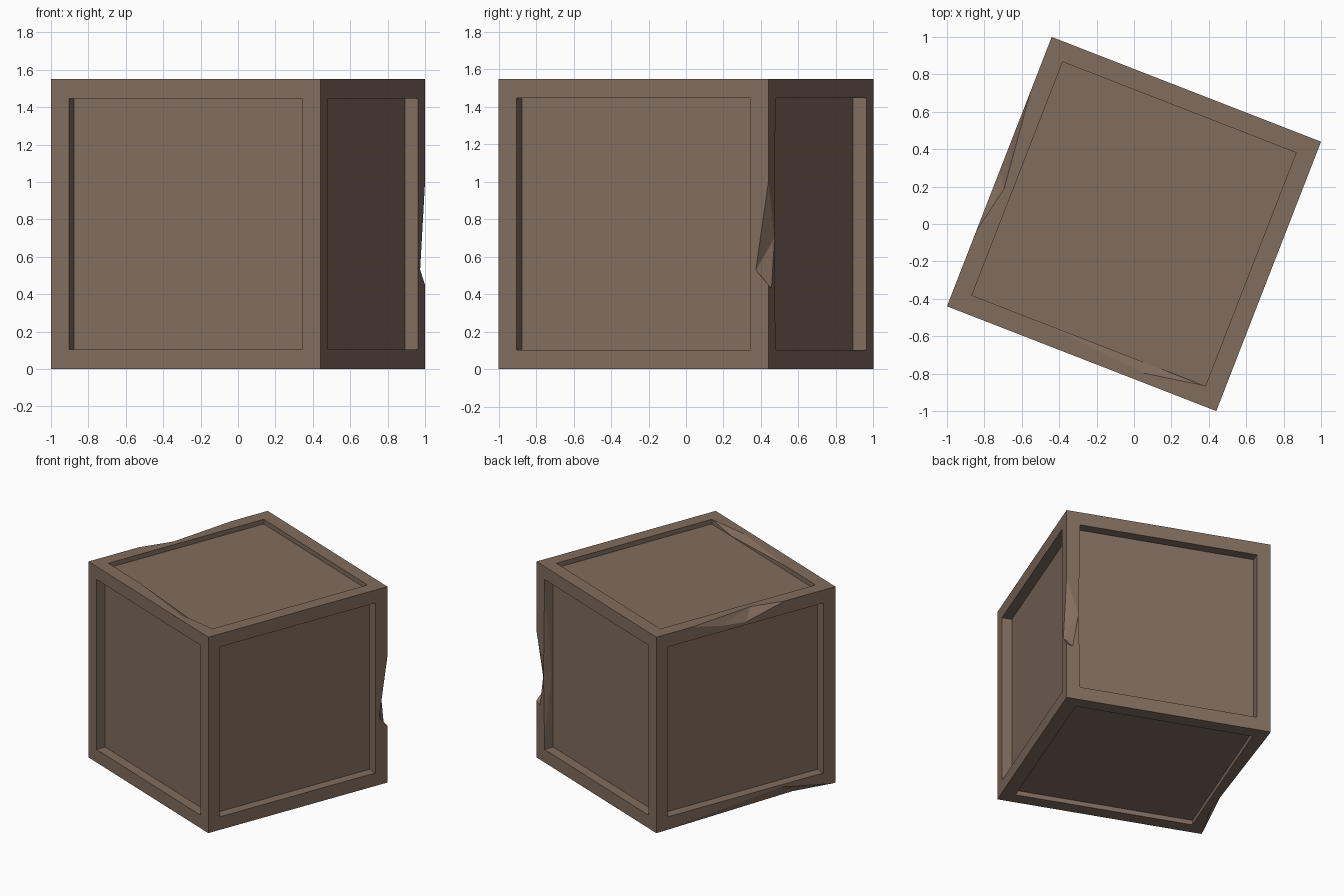
import bpy, bmesh, math
from mathutils import Matrix, Vector

if "Cube" in bpy.data.objects:
    bpy.data.objects.remove(bpy.data.objects["Cube"])

H = 0.7725          # half side
TOP = 1.55          # height
FRAME = 0.103       # frame width
SIDE_DEPTH = 0.075  # panel recess on the four sides
CAP_DEPTH = 0.037   # panel recess on top and bottom

wood = bpy.data.materials.new("brown_wood")
wood.diffuse_color = (0.222, 0.153, 0.112, 1)
wood.use_nodes = True
wood.node_tree.nodes["Principled BSDF"].inputs["Base Color"].default_value = wood.diffuse_color


def add_object(name, bm):
    bmesh.ops.recalc_face_normals(bm, faces=bm.faces[:])
    mesh = bpy.data.meshes.new(name)
    bm.to_mesh(mesh)
    bm.free()
    mesh.materials.append(wood)
    obj = bpy.data.objects.new(name, mesh)
    bpy.context.collection.objects.link(obj)
    return obj


# Crate: a cube with a recessed panel on every side
bm = bmesh.new()
bmesh.ops.create_cube(bm, size=1)
for v in bm.verts:
    v.co = (v.co.x * 2 * H, v.co.y * 2 * H, (v.co.z + 0.5) * TOP)
panels = bm.faces[:]
bmesh.ops.inset_individual(bm, faces=panels, thickness=FRAME, use_even_offset=True)
for face in panels:
    normal = face.normal.copy()
    depth = CAP_DEPTH if abs(normal.z) > 0.5 else SIDE_DEPTH
    out = bmesh.ops.extrude_discrete_faces(bm, faces=[face])["faces"][0]
    bmesh.ops.translate(bm, verts=out.verts[:], vec=-normal * depth)
crate = add_object("crate", bm)


def chip(name, points):
    """Cut the convex hull of the points out of the crate."""
    cb = bmesh.new()
    for p in points:
        cb.verts.new(Vector(p))
    bmesh.ops.convex_hull(cb, input=cb.verts[:])
    loose = [v for v in cb.verts if not v.link_faces]
    bmesh.ops.delete(cb, geom=loose, context='VERTS')
    cutter = add_object(name, cb)
    mod = crate.modifiers.new(name, 'BOOLEAN')
    mod.operation = 'DIFFERENCE'
    mod.solver = 'EXACT'
    mod.object = cutter
    bpy.context.view_layer.objects.active = crate
    bpy.ops.object.modifier_apply(modifier=mod.name)
    bpy.data.objects.remove(cutter)


def along(f):
    """Position along the left edges, 0 at the back to 1 at the front."""
    return H - 2 * H * f


# Chip in the upright back right edge, and the worn rim beside it
chip("upright_chip", [(H, H, 1.0), (H, H, 0.45), (H, H - 0.072, 0.53),
                      (H - 0.09, H, 0.7), (H - 0.045, H, 0.43),
                      (H + 0.1, H + 0.1, 0.65)])
side_rim = H - FRAME
chip("upright_rim_chip", [(side_rim, H, 1.4), (side_rim, H, 0.15),
                          (side_rim + 0.013, H, 0.7), (side_rim, H - 0.06, 0.7),
                          (side_rim - 0.1, H + 0.1, 0.7)])
# Chip in the top left edge
chip("top_edge_chip", [(-H, along(0.2), TOP), (-H, along(0.72), TOP),
                       (-H + 0.057, along(0.55), TOP), (-H + 0.028, along(0.4), TOP),
                       (-H, along(0.5), TOP - 0.08), (-H, along(0.36), TOP - 0.055),
                       (-H - 0.1, along(0.45), TOP + 0.1)])
# Long wear along the bottom left edge
chip("bottom_edge_chip", [(-H, along(0.03), 0), (-H, along(0.98), 0),
                          (-H + 0.05, along(0.78), 0), (-H, along(0.7), 0.085),
                          (-H - 0.1, along(0.7), -0.06)])
# Splinter missing from the inner rim of the top frame
rim = -H + FRAME
chip("rim_chip", [(-0.28, rim, TOP), (0.66, rim, TOP), (0.337, rim - 0.055, TOP),
                  (0.42, rim, TOP - 0.034), (0.3, rim + 0.1, TOP + 0.1)])

# Turn the crate
crate.data.transform(Matrix.Rotation(math.radians(-21.25), 4, 'Z'))
for poly in crate.data.polygons:
    poly.use_smooth = False
    poly.material_index = 0
